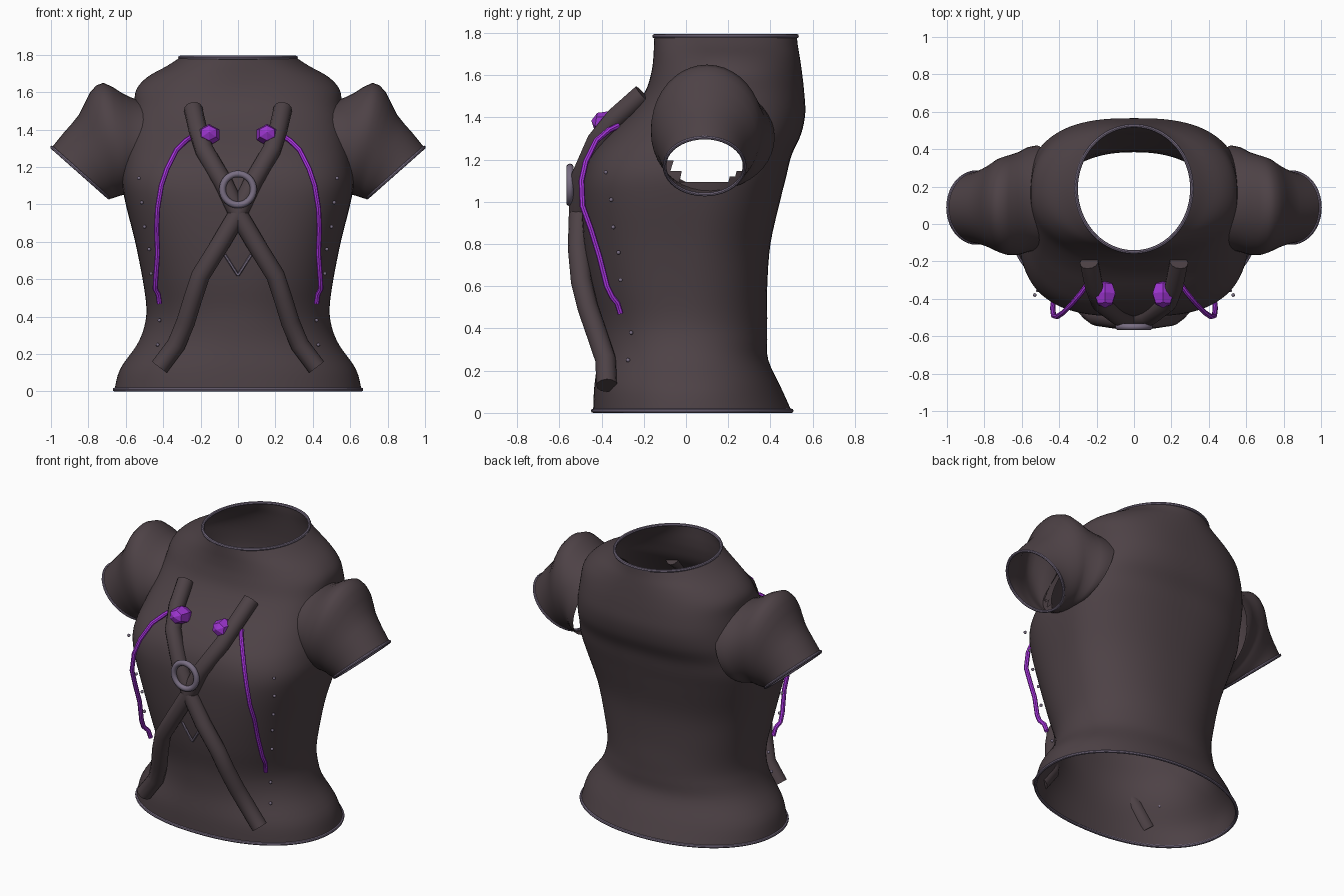
import bpy, bmesh, math
from mathutils import Vector, Matrix

if "Cube" in bpy.data.objects:
    bpy.data.objects.remove(bpy.data.objects["Cube"])


def material(name, rgb):
    m = bpy.data.materials.new(name)
    m.diffuse_color = (*rgb, 1)
    m.use_nodes = True
    m.node_tree.nodes["Principled BSDF"].inputs["Base Color"].default_value = m.diffuse_color
    return m


CLOTH = material("dark_cloth", (0.075, 0.054, 0.061))
TRIM = material("grey_lavender_trim", (0.19, 0.155, 0.225))
PURPLE = material("bright_purple", (0.33, 0.035, 0.62))
CORD = material("vivid_purple_cord", (0.40, 0.035, 0.75))


def finish(name, bm, mat, angle=40):
    bmesh.ops.recalc_face_normals(bm, faces=bm.faces)
    me = bpy.data.meshes.new(name)
    bm.to_mesh(me)
    bm.free()
    me.materials.append(mat)
    ob = bpy.data.objects.new(name, me)
    bpy.context.collection.objects.link(ob)
    if angle:
        bpy.ops.object.select_all(action='DESELECT')
        ob.select_set(True)
        bpy.context.view_layer.objects.active = ob
        bpy.ops.object.shade_smooth_by_angle(angle=math.radians(angle))
    return ob


def loft(rings):
    bm = bmesh.new()
    rows = [[bm.verts.new(p) for p in r] for r in rings]
    n = len(rings[0])
    for a, b in zip(rows, rows[1:]):
        for i in range(n):
            j = (i + 1) % n
            bm.faces.new((a[i], a[j], b[j], b[i]))
    return bm


def tube(name, pts, r, mat, closed=False, sides=10):
    """Round tube along a path, each cross-section square to the path."""
    pts = [Vector(p) for p in pts]
    n = len(pts)
    rings = []
    for i, p in enumerate(pts):
        if closed:
            d = pts[(i + 1) % n] - pts[i - 1]
        else:
            d = pts[min(i + 1, n - 1)] - pts[max(i - 1, 0)]
        d.normalize()
        ref = Vector((0, 1, 0)) if abs(d.y) < 0.9 else Vector((0, 0, 1))
        if closed:
            nrm = sum(((pts[k] - pts[0]).cross(pts[k + 1] - pts[0])
                       for k in range(1, n - 1)), Vector())
            ref = nrm.normalized()
        u = d.cross(ref).normalized()
        v = d.cross(u)
        rings.append([p + r * (u * math.cos(t) + v * math.sin(t))
                      for t in (2 * math.pi * k / sides for k in range(sides))])
    if closed:
        rings.append(rings[0])
    bm = loft(rings)
    if closed:
        bmesh.ops.remove_doubles(bm, verts=bm.verts, dist=1e-5)
    else:
        bmesh.ops.holes_fill(bm, edges=[e for e in bm.edges if e.is_boundary])
    return finish(name, bm, mat)


def smooth_path(pts, steps=4):
    """Catmull-Rom resampling of rows of numbers."""
    out = []
    for i in range(len(pts) - 1):
        q = [pts[max(i - 1, 0)], pts[i], pts[i + 1], pts[min(i + 2, len(pts) - 1)]]
        for s in range(steps):
            t = s / steps
            out.append(tuple(
                0.5 * (2 * b + (c - a) * t + (2 * a - 5 * b + 4 * c - d) * t * t
                       + (3 * b - a - 3 * c + d) * t ** 3) for a, b, c, d in zip(*q)))
    out.append(tuple(pts[-1]))
    return out


def section(z, hw, yf, yb, yc, nf, nb, count=96):
    pts = []
    for k in range(count):
        t = 2 * math.pi * k / count
        c, s = math.cos(t), math.sin(t)
        e = nf if s < 0 else nb
        x = hw * math.copysign(abs(c) ** (2 / e), c)
        f = abs(s) ** (2 / e)
        pts.append((x, yc + (yb - yc) * f if s > 0 else yc + (yf - yc) * f, z))
    return pts


# Torso: height, half width, front, back, widest depth, front and back squareness
profile = [
    (0.01, 0.66, -0.44, 0.50, 0.02, 2.2, 2.1), (0.12, 0.63, -0.435, 0.45, 0.02, 2.2, 2.1),
    (0.25, 0.54, -0.42, 0.39, 0.0, 2.1, 2.2), (0.35, 0.50, -0.42, 0.385, 0.0, 2.1, 2.2),
    (0.45, 0.49, -0.43, 0.385, 0.0, 2.2, 2.2), (0.60, 0.51, -0.46, 0.385, 0.0, 2.4, 2.3),
    (0.80, 0.55, -0.485, 0.40, 0.02, 2.7, 2.3), (1.00, 0.60, -0.495, 0.445, 0.05, 3.0, 2.4),
    (1.12, 0.62, -0.485, 0.475, 0.07, 3.1, 2.5), (1.22, 0.61, -0.45, 0.50, 0.09, 3.0, 2.6),
    (1.32, 0.59, -0.37, 0.545, 0.11, 2.8, 2.7), (1.42, 0.57, -0.27, 0.565, 0.13, 2.7, 2.7),
    (1.52, 0.555, -0.195, 0.56, 0.15, 2.5, 2.6), (1.61, 0.545, -0.165, 0.55, 0.17, 2.2, 2.3),
    (1.68, 0.485, -0.155, 0.54, 0.18, 2.0, 2.1), (1.74, 0.38, -0.152, 0.53, 0.19, 2.0, 2.0),
    (1.785, 0.31, -0.15, 0.525, 0.19, 2.0, 2.0)]
torso_rings = [section(*p) for p in smooth_path(profile, 4)]
bm = loft(torso_rings)
# open armholes
holes = []
for f in bm.faces:
    c = f.calc_center_median()
    if abs(c.x) > 0.4 and ((c.y - 0.1) / 0.22) ** 2 + ((c.z - 1.31) / 0.23) ** 2 < 1:
        holes.append(f)
bmesh.ops.delete(bm, geom=holes, context='FACES')
finish("shirt_body", bm, CLOTH, 60)
tube("hem_trim", torso_rings[0], 0.010, TRIM, True, 8)
tube("collar_trim", torso_rings[-1], 0.010, TRIM, True, 8)

# Puffed sleeves: top x, top z, bottom x, bottom z, depth centre, half depth
sleeve = [
    (0.45, 1.55, 0.585, 1.06, 0.14, 0.28), (0.54, 1.56, 0.60, 1.055, 0.13, 0.28),
    (0.62, 1.595, 0.615, 1.05, 0.11, 0.275), (0.72, 1.65, 0.635, 1.045, 0.10, 0.265),
    (0.79, 1.60, 0.65, 1.04, 0.10, 0.25), (0.85, 1.48, 0.665, 1.035, 0.095, 0.225),
    (0.93, 1.385, 0.68, 1.03, 0.09, 0.20), (0.995, 1.305, 0.69, 1.035, 0.088, 0.19)]


def sleeve_ring(row, side, count=40):
    tx, tz, bx, bz, yc, ry = row
    pts = []
    for k in range(count):
        t = 2 * math.pi * k / count
        f = 0.5 + 0.5 * math.cos(t)
        pts.append((side * (bx + (tx - bx) * f), yc + ry * math.sin(t), bz + (tz - bz) * f))
    return pts


# Paths listed for the right-hand side (x, y, z)
strap = [(0.24, -0.205, 1.51), (0.215, -0.33, 1.40), (0.18, -0.42, 1.29),
         (0.08, -0.495, 1.12), (0.0, -0.505, 0.95), (-0.10, -0.51, 0.78),
         (-0.20, -0.495, 0.62), (-0.24, -0.465, 0.50), (-0.28, -0.42, 0.37),
         (-0.33, -0.38, 0.25), (-0.42, -0.375, 0.13)]
cord = [(0.25, -0.32, 1.36), (0.28, -0.365, 1.34), (0.33, -0.425, 1.29),
        (0.38, -0.475, 1.19), (0.41, -0.495, 1.10), (0.43, -0.49, 0.98),
        (0.435, -0.45, 0.87), (0.43, -0.41, 0.74), (0.44, -0.375, 0.60),
        (0.443, -0.35, 0.55), (0.427, -0.325, 0.52), (0.42, -0.31, 0.47)]
studs = [(0.53, -0.38, 1.14), (0.515, -0.355, 1.01), (0.50, -0.345, 0.88),
         (0.475, -0.32, 0.76), (0.465, -0.31, 0.63), (0.42, -0.26, 0.38),
         (0.43, -0.275, 0.25)]

for side, tag in ((1, "right"), (-1, "left")):
    def flip(pts):
        return [(side * x, y, z) for x, y, z in pts]

    rings = [sleeve_ring(r, side) for r in smooth_path(sleeve, 2)]
    finish("sleeve_" + tag, loft(rings), CLOTH, 50)
    tube("cuff_trim_" + tag, rings[-1], 0.009, TRIM, True, 8)
    tube("cross_strap_" + tag, flip(strap), 0.05, CLOTH, sides=12)
    tube("side_cord_" + tag, flip(cord), 0.014, CORD, sides=8)
    tube("notch_chain_" + tag, flip([(0.07, -0.482, 0.73), (0.0, -0.476, 0.62)]),
         0.008, TRIM, sides=6)

    # faceted gem on the chest
    bm = bmesh.new()
    bmesh.ops.create_uvsphere(bm, u_segments=6, v_segments=4, radius=1)
    bmesh.ops.transform(bm, verts=bm.verts, matrix=Matrix.LocRotScale(
        Vector((side * 0.155, -0.375, 1.372)),
        Matrix.Rotation(math.radians(80), 3, 'X'), Vector((0.064, 0.058, 0.075))))
    finish("gem_" + tag, bm, PURPLE, 0)

    # row of studs down the side seam
    bm = bmesh.new()
    for p in flip(studs):
        bmesh.ops.create_icosphere(bm, subdivisions=2, radius=0.010,
                                   matrix=Matrix.Translation(p))
    finish("studs_" + tag, bm, TRIM)

# Ring holding the crossed straps
loop = [(0.083 * math.cos(t), -0.55, 1.08 + 0.083 * math.sin(t))
        for t in (2 * math.pi * k / 32 for k in range(32))]
tube("strap_ring", loop, 0.018, TRIM, True, 10)
